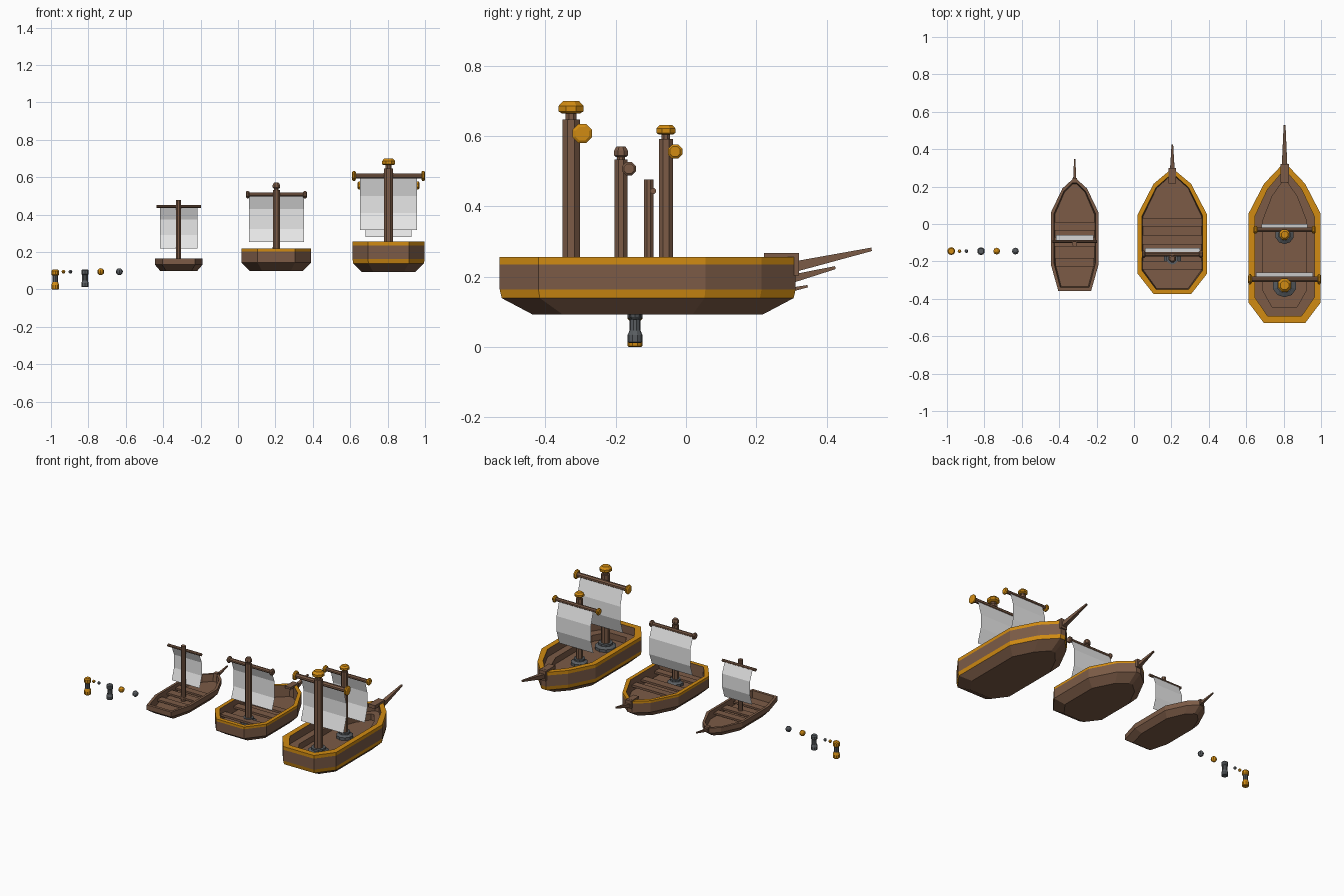
import bpy, bmesh, math
from mathutils import Vector

if "Cube" in bpy.data.objects:
    bpy.data.objects.remove(bpy.data.objects["Cube"])


def material(name, rgb):
    m = bpy.data.materials.new(name)
    m.diffuse_color = (*rgb, 1)
    m.use_nodes = True
    m.node_tree.nodes["Principled BSDF"].inputs["Base Color"].default_value = m.diffuse_color
    return m


WOOD = material("brown wood", (0.20, 0.105, 0.062))
GOLD = material("gold trim", (0.64, 0.26, 0.006))
IRON = material("slate iron", (0.10, 0.11, 0.12))
CLOTH = material("white cloth", (0.80, 0.80, 0.80))


def finish(name, bm, mats, normals=True):
    if normals:
        bmesh.ops.recalc_face_normals(bm, faces=bm.faces)
    me = bpy.data.meshes.new(name)
    bm.to_mesh(me)
    bm.free()
    for m in mats:
        me.materials.append(m)
    ob = bpy.data.objects.new(name, me)
    bpy.context.collection.objects.link(ob)
    return ob


def bridge(name, rings, mats, bands):
    """Skin a stack of closed rings; bands gives the material of each step."""
    bm = bmesh.new()
    vs = [[bm.verts.new(p) for p in ring] for ring in rings]
    n = len(vs[0])
    for a, b, mi in zip(vs, vs[1:], bands):
        for i in range(n):
            j = (i + 1) % n
            bm.faces.new((a[i], a[j], b[j], b[i])).material_index = mi
    bm.faces.new(vs[0]).material_index = bands[0]
    bm.faces.new(vs[-1]).material_index = bands[-1]
    return finish(name, bm, mats)


def lathe(name, profile, origin, mats, axis=(0, 0, 1), sides=8, bands=None):
    """Turn (radius, distance) points around an axis."""
    q = Vector(axis).to_track_quat('Z', 'Y')
    rings = []
    for r, h in profile:
        ring = []
        for i in range(sides):
            t = 2 * math.pi * (i + 0.5) / sides
            ring.append(Vector(origin) + q @ Vector((r * math.cos(t), r * math.sin(t), h)))
        rings.append(ring)
    return bridge(name, rings, mats, bands or [0] * (len(profile) - 1))


def box(name, center, size, mat):
    bm = bmesh.new()
    bmesh.ops.create_cube(bm, size=1)
    for v in bm.verts:
        v.co = Vector([c + s * k for c, s, k in zip(center, size, v.co)])
    return finish(name, bm, [mat])


def hull(name, cx, half, steps, bands):
    """half: (half width, y) from stern to bow; steps: (side inset, end inset, z)."""
    wmax = max(w for w, y in half)
    y0, y1 = half[0][1], half[-1][1]
    cy, hl = (y0 + y1) / 2, (y1 - y0) / 2
    rings = []
    for ix, iy, z in steps:
        sx, sy = (wmax - ix) / wmax, (hl - iy) / hl
        pts = [(w * sx, cy + (y - cy) * sy) for w, y in half]
        rings.append([(cx + w, y, z) for w, y in pts] +
                     [(cx - w, y, z) for w, y in reversed(pts)])
    return bridge(name, rings, [WOOD, GOLD], bands)


def sail(name, cx, half, profile):
    bm = bmesh.new()
    rows = [[bm.verts.new((cx + s * half, y, z)) for s in (-1, 1)] for y, z in profile]
    for a, b in zip(rows, rows[1:]):
        bm.faces.new((a[0], b[0], b[1], a[1]))
    return finish(name, bm, [CLOTH], False)


def rig(tag, cx, y, r, foot, shoulder, cap, yard, sail_half, profile, trim):
    """Mast with cap, iron foot, yard with end knobs, and sail."""
    mast = [(r, foot), (r, shoulder)]
    if cap:
        z0, z1, cr = cap
        mast += [(r * 0.62, shoulder), (r * 0.62, z0 + 0.002)]
        h = z1 - z0
        lathe(tag + "_mast_cap", [(cr * 0.8, z0), (cr * 1.06, z0 + 0.15 * h),
              (cr * 1.06, z0 + 0.6 * h), (cr * 0.68, z1)], (cx, y, 0), [trim])
        lathe(tag + "_mast_foot", [(r * 2.4, foot - 0.005), (r * 2.4, foot + 0.018),
              (r * 1.6, foot + 0.028), (r * 1.6, foot + 0.04)], (cx, y, 0), [IRON], sides=10)
    lathe(tag + "_mast", mast, (cx, y, 0), [WOOD])
    yy, yz, yr, yh, kr = yard
    lathe(tag + "_yard", [(yr, -yh + 0.005), (yr, yh - 0.005)], (cx, yy, yz), [WOOD], (1, 0, 0))
    if kr:
        for s, side in ((-1, "left"), (1, "right")):
            lathe(f"{tag}_yard_knob_{side}", [(kr * 0.75, yh - 0.02), (kr * 1.05, yh - 0.014),
                  (kr * 1.05, yh - 0.005), (kr * 0.75, yh)], (cx, yy, yz), [trim], (s, 0, 0))
    sail(tag + "_sail", cx, sail_half, profile)


def spar(tag, cx, start, end, r0, r1):
    a, b = Vector((cx, *start)), Vector((cx, *end))
    lathe(tag + "_bowsprit", [(r0, 0), (r1, (b - a).length)], a, [WOOD], b - a, sides=4)


# Large ship: gold rim and chine band, perimeter ledge, sunken deck
L = 0.805
hull("large_hull", L,
     [(0.11, -0.53), (0.193, -0.42), (0.193, 0.055), (0.11, 0.215), (0.018, 0.312)],
     [(0.05, 0.093, 0.093), (0.004, 0.006, 0.139), (0, 0, 0.164), (0, 0, 0.235),
      (0, 0, 0.256), (0.034, 0.038, 0.256), (0.034, 0.038, 0.205),
      (0.078, 0.085, 0.205), (0.078, 0.085, 0.165)],
     [0, 1, 0, 1, 1, 0, 0, 0])
rig("large_main", L, -0.327, 0.027, 0.165, 0.647, (0.665, 0.70, 0.036),
    (-0.295, 0.607, 0.015, 0.195, 0.028), 0.153,
    [(-0.288, 0.61), (-0.258, 0.50), (-0.258, 0.41), (-0.287, 0.318)], GOLD)
rig("large_fore", L, -0.057, 0.021, 0.165, 0.592, (0.605, 0.632, 0.028),
    (-0.031, 0.556, 0.012, 0.166, 0.021), 0.123,
    [(-0.026, 0.556), (0.0, 0.465), (0.0, 0.366), (-0.026, 0.28)], GOLD)
box("large_bow_plate", (L, 0.262, 0.257), (0.046, 0.08, 0.022), WOOD)
box("large_bow_block", (L, 0.308, 0.235), (0.046, 0.027, 0.064), WOOD)
spar("large", L, (0.31, 0.229), (0.528, 0.278), 0.021, 0.007)

# Medium ship: gold rim, cross benches
M = 0.205
hull("medium_hull", M,
     [(0.10, -0.375), (0.186, -0.265), (0.186, 0.05), (0.10, 0.215), (0.016, 0.285)],
     [(0.045, 0.07, 0.098), (0, 0, 0.143), (0, 0, 0.203), (0, 0, 0.218),
      (0.024, 0.026, 0.218), (0.03, 0.03, 0.145)],
     [0, 0, 1, 1, 0])
for i, (y, d) in enumerate([(0.01, 0.045), (-0.085, 0.05), (-0.22, 0.045)]):
    box(f"medium_bench_{i + 1}", (M, y, 0.175), (0.322, d, 0.014), WOOD)
rig("medium", M, -0.185, 0.020, 0.145, 0.533, (0.54, 0.571, 0.020),
    (-0.162, 0.507, 0.012, 0.163, 0.02), 0.147,
    [(-0.156, 0.507), (-0.128, 0.43), (-0.128, 0.323), (-0.153, 0.253)], WOOD)
box("medium_bow_plate", (M, 0.25, 0.219), (0.04, 0.065, 0.014), WOOD)
box("medium_bow_block", (M, 0.287, 0.2), (0.04, 0.024, 0.05), WOOD)
spar("medium", M, (0.285, 0.19), (0.425, 0.226), 0.018, 0.006)

# Small boat: plain wood, cross benches
S = -0.317
hull("small_hull", S,
     [(0.088, -0.357), (0.128, -0.215), (0.128, 0.06), (0.066, 0.19), (0.014, 0.237)],
     [(0.03, 0.05, 0.098), (0, 0, 0.133), (0, 0, 0.165),
      (0.016, 0.018, 0.165), (0.022, 0.024, 0.12)],
     [0, 0, 0, 0])
for i, (y, d, w) in enumerate([(-0.012, 0.045, 0.215), (-0.095, 0.05, 0.215), (-0.205, 0.045, 0.205)]):
    box(f"small_bench_{i + 1}", (S, y, 0.141), (w, d, 0.012), WOOD)
rig("small", S, -0.106, 0.0145, 0.12, 0.477, None,
    (-0.093, 0.444, 0.009, 0.125, 0), 0.10,
    [(-0.088, 0.444), (-0.06, 0.375), (-0.06, 0.29), (-0.083, 0.218)], WOOD)
box("small_bow_block", (S, 0.232, 0.155), (0.026, 0.026, 0.036), WOOD)
spar("small", S, (0.235, 0.15), (0.346, 0.173), 0.012, 0.005)

# Upright cannons: flared foot, waist and wide head
GUN = [(0.017, 0), (0.021, 0.003), (0.021, 0.025), (0.0155, 0.04), (0.0155, 0.074),
       (0.021, 0.08), (0.021, 0.1), (0.015, 0.107)]
lathe("gold_cannon", GUN, (-0.977, -0.145, 0), [GOLD, IRON], sides=10,
      bands=[0, 0, 0, 1, 0, 0, 0])
lathe("iron_cannon", [(r, 0.012 + h * 0.89) for r, h in GUN], (-0.818, -0.145, 0), [IRON], sides=10)

# Cannon balls
for name, x, r, mat in [("small_gold_ball", -0.933, 0.010, GOLD), ("small_iron_ball", -0.896, 0.010, IRON),
                        ("large_gold_ball", -0.734, 0.0185, GOLD), ("large_iron_ball", -0.634, 0.0185, IRON)]:
    bm = bmesh.new()
    bmesh.ops.create_uvsphere(bm, u_segments=8, v_segments=6, radius=r)
    bmesh.ops.translate(bm, verts=bm.verts, vec=(x, -0.145, 0.095))
    finish(name, bm, [mat])
